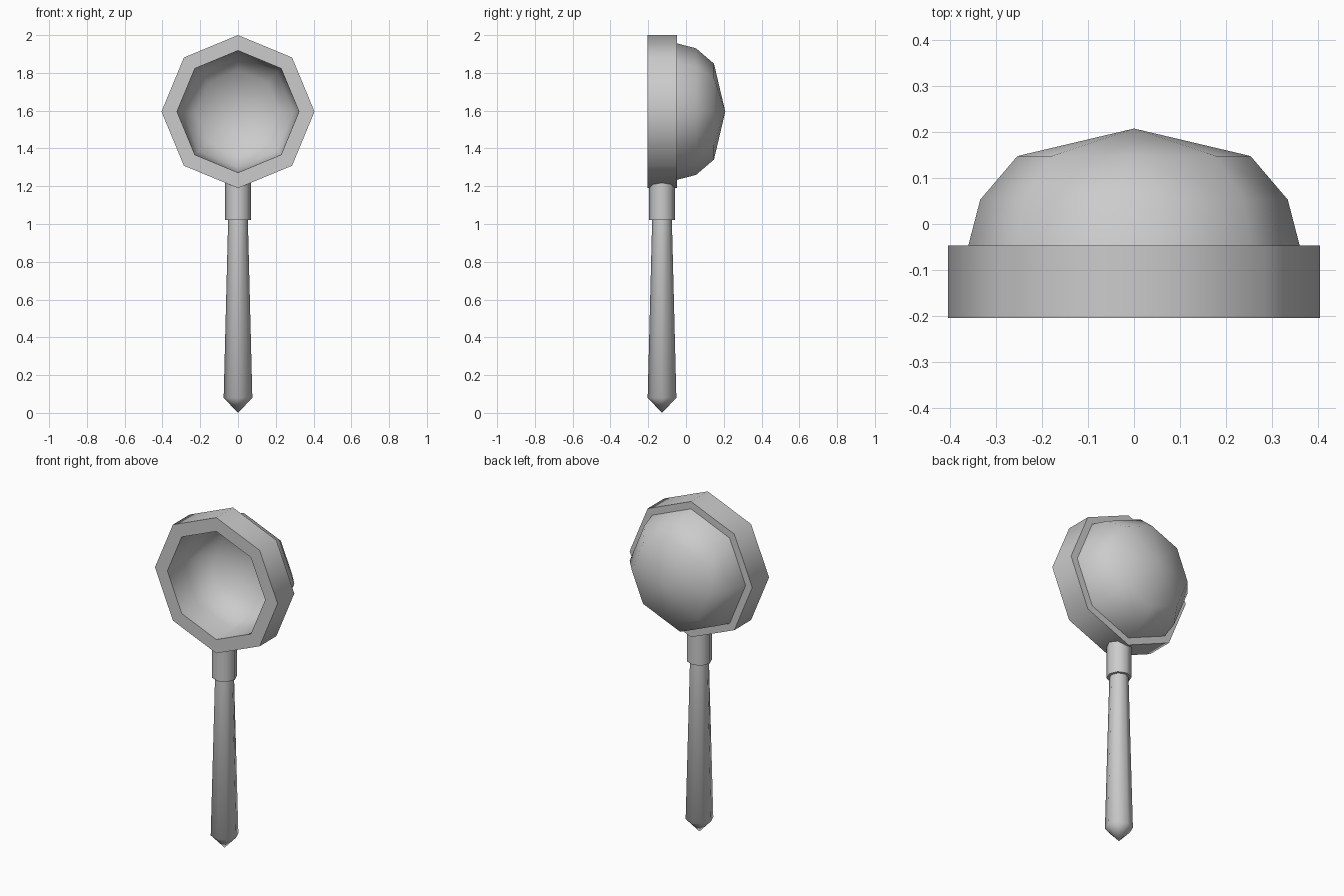
import bpy
import bmesh
from math import cos, sin, tau, radians

SIDES = 8
HEAD_Z = 1.595      # centre height of the round head
HANDLE_Y = -0.127   # handle axis depth

cube = bpy.data.objects.get("Cube")
if cube:
    bpy.data.objects.remove(cube, do_unlink=True)

grey = bpy.data.materials.new("plain_grey")
grey.use_nodes = True
grey.diffuse_color = (0.6, 0.6, 0.6, 1)
grey.node_tree.nodes["Principled BSDF"].inputs["Base Color"].default_value = (0.6, 0.6, 0.6, 1)


def lathe(name, profile, place, closed=False):
    """Turn (radius, height) points around an axis; radius 0 makes a tip."""
    bm = bmesh.new()
    rings = []
    for r, h in profile:
        if r == 0:
            rings.append([bm.verts.new(place(0, 0, h))] * SIDES)
        else:
            rings.append([bm.verts.new(place(r * cos(tau * i / SIDES), r * sin(tau * i / SIDES), h))
                          for i in range(SIDES)])
    pairs = list(zip(rings, rings[1:]))
    if closed:
        pairs.append((rings[-1], rings[0]))
    for a, b in pairs:
        for i in range(SIDES):
            j = (i + 1) % SIDES
            corners = list(dict.fromkeys((a[i], a[j], b[j], b[i])))
            bm.faces.new(corners)
    bmesh.ops.recalc_face_normals(bm, faces=bm.faces)
    mesh = bpy.data.meshes.new(name)
    bm.to_mesh(mesh)
    bm.free()
    mesh.materials.append(grey)
    obj = bpy.data.objects.new(name, mesh)
    bpy.context.collection.objects.link(obj)
    bpy.ops.object.select_all(action='DESELECT')
    obj.select_set(True)
    bpy.context.view_layer.objects.active = obj
    bpy.ops.object.shade_smooth_by_angle(angle=radians(55))
    return obj


def head_axis(a, b, h):
    return (a, h, HEAD_Z + b)


def handle_axis(a, b, h):
    return (a, HANDLE_Y + b, h)


# Head: hollow inside, flat front rim, thick band, domed back
lathe("bowl_head", [
    (0, 0.165), (0.22, 0.11), (0.295, 0.03), (0.318, -0.06), (0.323, -0.205),
    (0.405, -0.205), (0.405, -0.047), (0.361, -0.047),
    (0.335, 0.053), (0.254, 0.148), (0, 0.208),
], head_axis)

# Collar joining the handle to the head
lathe("handle_collar", [(0, 1.02), (0.068, 1.02), (0.068, 1.235), (0, 1.235)], handle_axis)

# Tapered handle with a pointed end
lathe("handle", [(0, 0.005), (0.076, 0.08), (0.052, 1.03), (0, 1.03)], handle_axis)

# Rest the tip on the ground
for v in bpy.data.objects["handle"].data.vertices:
    if v.co.z < 0.01:
        v.co.z = 0
